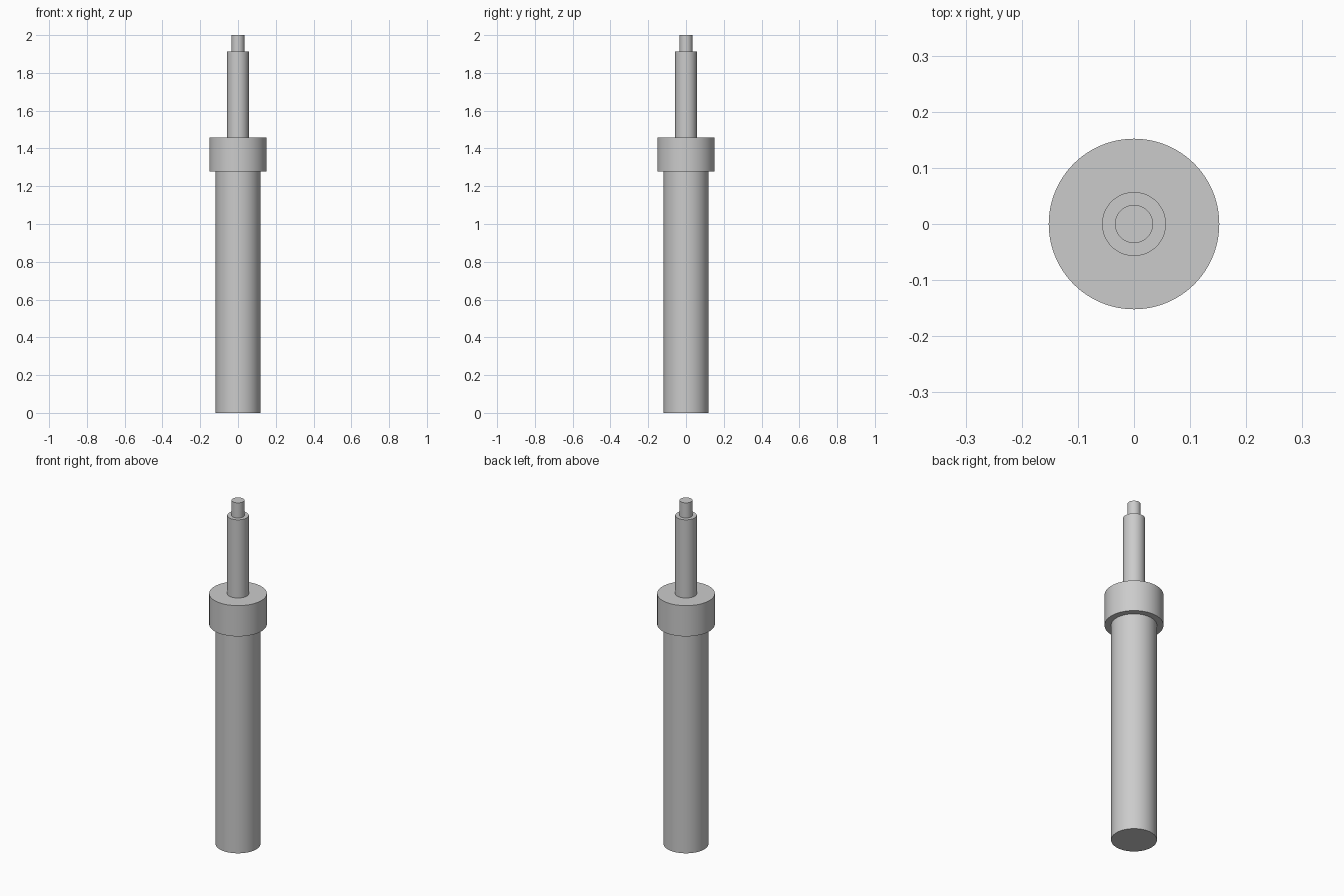
import bpy
import math

cube = bpy.data.objects.get("Cube")
if cube:
    bpy.data.objects.remove(cube, do_unlink=True)

# One plain grey for the whole model
grey = bpy.data.materials.new("light_grey")
grey.use_nodes = True
colour = (0.6, 0.6, 0.6, 1)
grey.diffuse_color = colour
grey.node_tree.nodes["Principled BSDF"].inputs["Base Color"].default_value = colour


def cylinder(name, radius, bottom, top):
    bpy.ops.mesh.primitive_cylinder_add(
        vertices=96, radius=radius, depth=top - bottom,
        location=(0, 0, (bottom + top) / 2))
    part = bpy.context.object
    part.name = name
    part.data.materials.append(grey)
    bpy.ops.object.shade_smooth_by_angle(angle=math.radians(30))


# Stacked coaxial parts, from the floor up
cylinder("main_barrel", 0.118, 0, 1.278)
cylinder("collar", 0.152, 1.278, 1.457)
cylinder("plunger_rod", 0.057, 1.457, 1.912)
cylinder("plunger_tip", 0.034, 1.912, 2)
